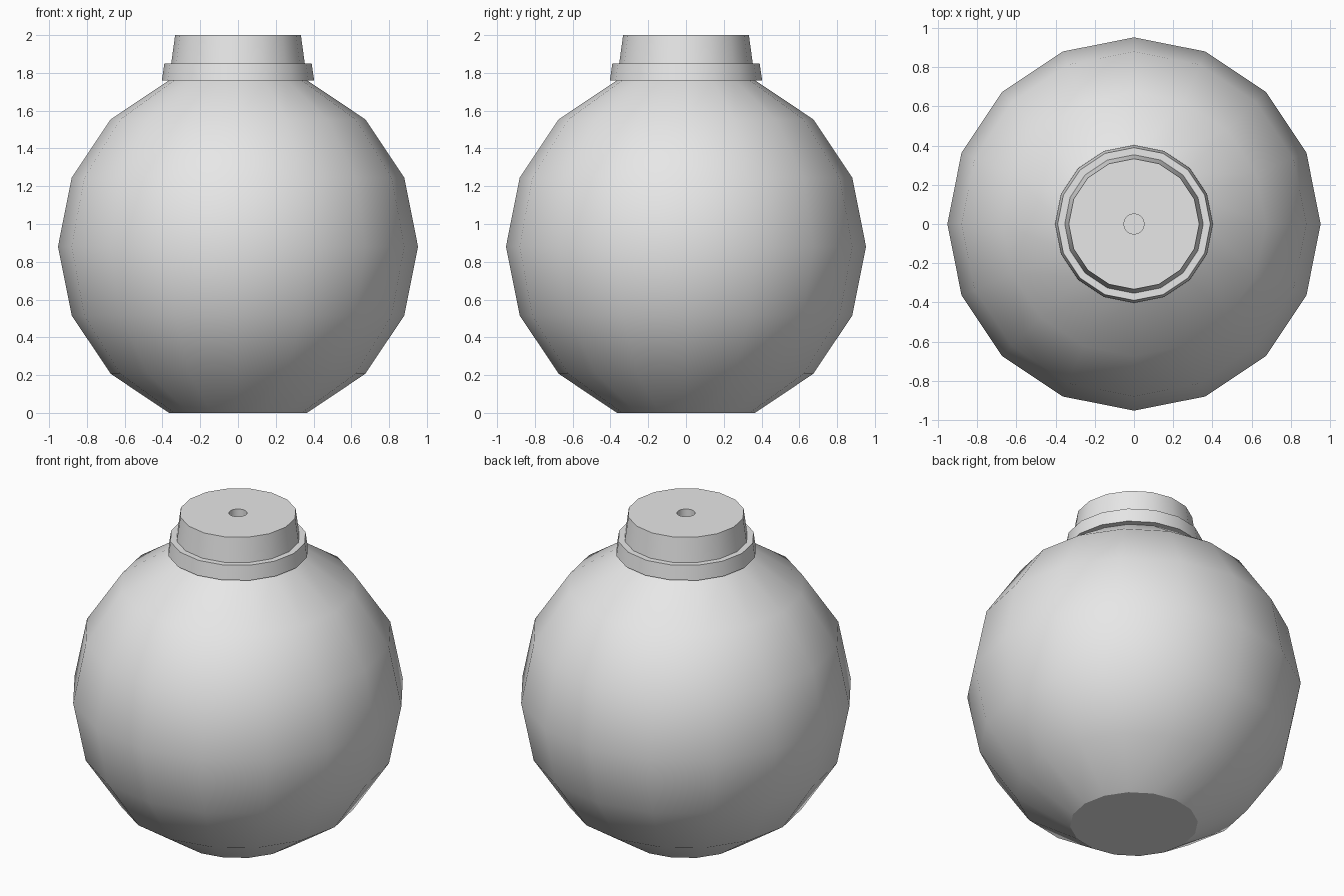
import bpy, bmesh, math

cube = bpy.data.objects.get("Cube")
if cube:
    bpy.data.objects.remove(cube, do_unlink=True)

SIDES = 16

grey = bpy.data.materials.new("light_grey")
grey.use_nodes = True
grey.diffuse_color = (0.8, 0.8, 0.8, 1)
grey.node_tree.nodes["Principled BSDF"].inputs["Base Color"].default_value = (0.8, 0.8, 0.8, 1)


def lathe(name, profile, cap_start=False, cap_end=False):
    """Turn a (radius, height) profile around z, from bottom to top on the outside."""
    bm = bmesh.new()
    rings = []
    for r, z in profile:
        rings.append([bm.verts.new((r * math.cos(a), r * math.sin(a), z))
                      for a in (math.tau * i / SIDES for i in range(SIDES))])
    for low, high in zip(rings, rings[1:]):
        for i in range(SIDES):
            j = (i + 1) % SIDES
            bm.faces.new((low[i], low[j], high[j], high[i]))
    if cap_start:
        bm.faces.new(rings[0][::-1])
    if cap_end:
        bm.faces.new(rings[-1])
    mesh = bpy.data.meshes.new(name)
    bm.to_mesh(mesh)
    bm.free()
    mesh.materials.append(grey)
    obj = bpy.data.objects.new(name, mesh)
    bpy.context.collection.objects.link(obj)
    bpy.ops.object.select_all(action='DESELECT')
    obj.select_set(True)
    bpy.context.view_layer.objects.active = obj
    bpy.ops.object.shade_smooth_by_angle(angle=math.radians(30))
    return obj


# Round body: a sphere cut flat at its lowest and highest rings
R = 0.953
CENTRE = R * math.cos(math.pi / 8)
steps = [math.pi * k / 8 for k in range(1, 8)]
lathe("body", [(R * math.sin(a), CENTRE - R * math.cos(a)) for a in steps],
      cap_start=True, cap_end=True)

# Collar around the neck
top = 2 * CENTRE
lathe("collar", [(0.34, top), (0.403, top), (0.39, 1.85), (0.34, 1.85)])

# Tapered neck with a fuse hole in its top
lathe("neck", [(0.355, 1.84), (0.333, 2.0), (0.052, 2.0), (0.052, 1.88)], cap_end=True)
